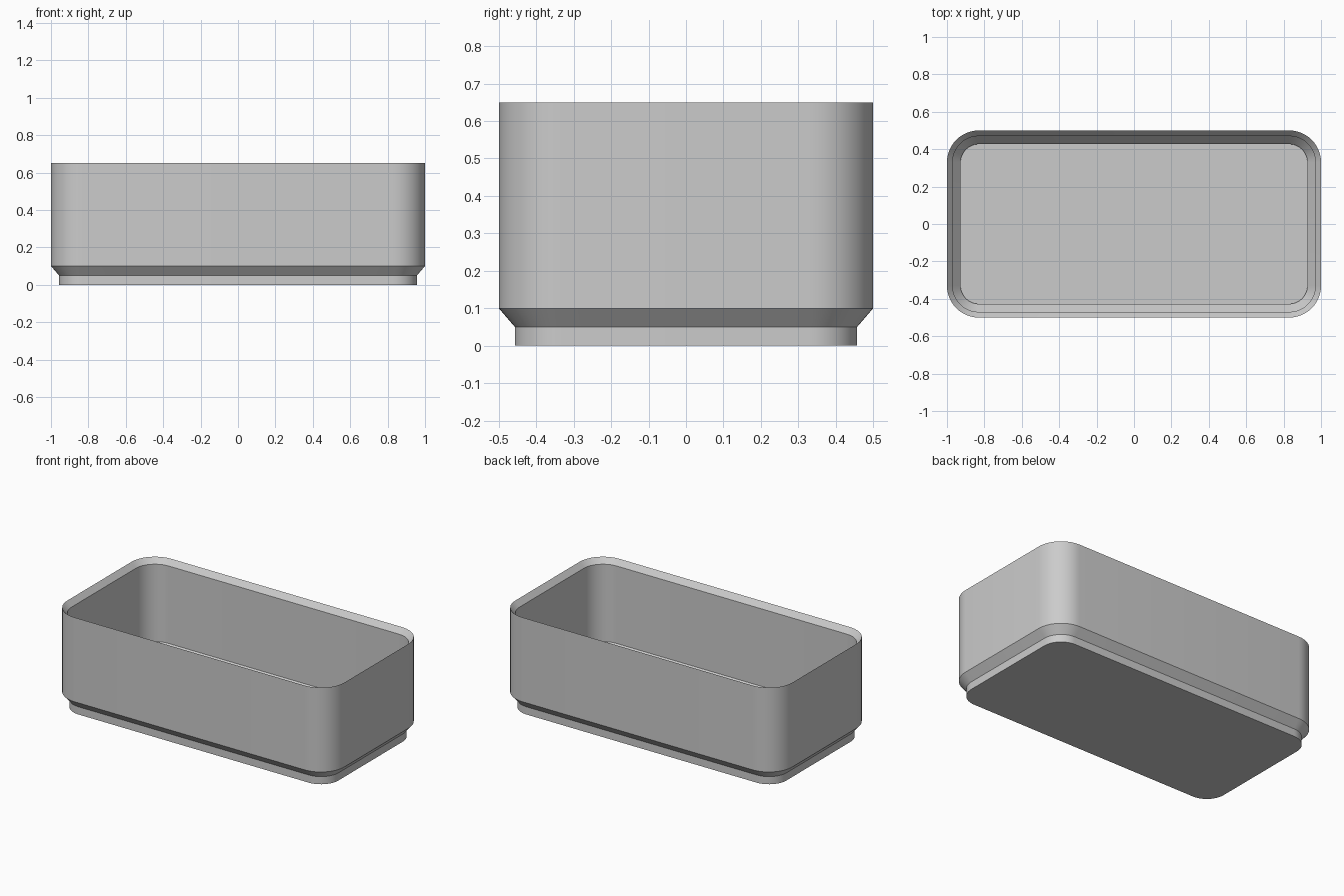
import bpy
import bmesh
from math import cos, sin, pi, radians

cube = bpy.data.objects.get("Cube")
if cube:
    bpy.data.objects.remove(cube, do_unlink=True)

HALF_X, HALF_Y, RADIUS, STEPS = 1.0, 0.5, 0.17, 12
HEIGHT, WALL, STEP = 0.65, 0.03, 0.043

# Plain grey plastic
grey = bpy.data.materials.new("plain_grey")
grey.use_nodes = True
colour = (0.6, 0.6, 0.6, 1)
grey.diffuse_color = colour
grey.node_tree.nodes["Principled BSDF"].inputs["Base Color"].default_value = colour


def rounded_ring(bm, inset, z):
    """Rounded rectangle of vertices, concentric with the outer wall."""
    r = RADIUS - inset
    ring = []
    for corner, (sx, sy) in enumerate([(1, 1), (-1, 1), (-1, -1), (1, -1)]):
        cx, cy = sx * (HALF_X - RADIUS), sy * (HALF_Y - RADIUS)
        for i in range(STEPS + 1):
            a = (corner + i / STEPS) * pi / 2
            ring.append(bm.verts.new((cx + r * cos(a), cy + r * sin(a), z)))
    return ring


# Wall section as (inset, height): up the outside, over the lip, down the inside
section = [
    (STEP, 0), (STEP, 0.05), (0, 0.10), (0, HEIGHT),
    (WALL, HEIGHT - 0.035), (WALL, 0.11),
    (WALL + STEP, 0.06), (WALL + STEP, 0.03),
]

# Open stacking box
bm = bmesh.new()
rings = [rounded_ring(bm, inset, z) for inset, z in section]
for low, high in zip(rings, rings[1:]):
    for i in range(len(low)):
        j = (i + 1) % len(low)
        bm.faces.new((low[i], low[j], high[j], high[i]))
bm.faces.new(rings[0][::-1])   # underside
bm.faces.new(rings[-1])        # inner floor

mesh = bpy.data.meshes.new("stacking_box")
bm.to_mesh(mesh)
bm.free()
mesh.materials.append(grey)
box = bpy.data.objects.new("stacking_box", mesh)
bpy.context.collection.objects.link(box)

bpy.ops.object.select_all(action="DESELECT")
box.select_set(True)
bpy.context.view_layer.objects.active = box
bpy.ops.object.shade_smooth_by_angle(angle=radians(30))
